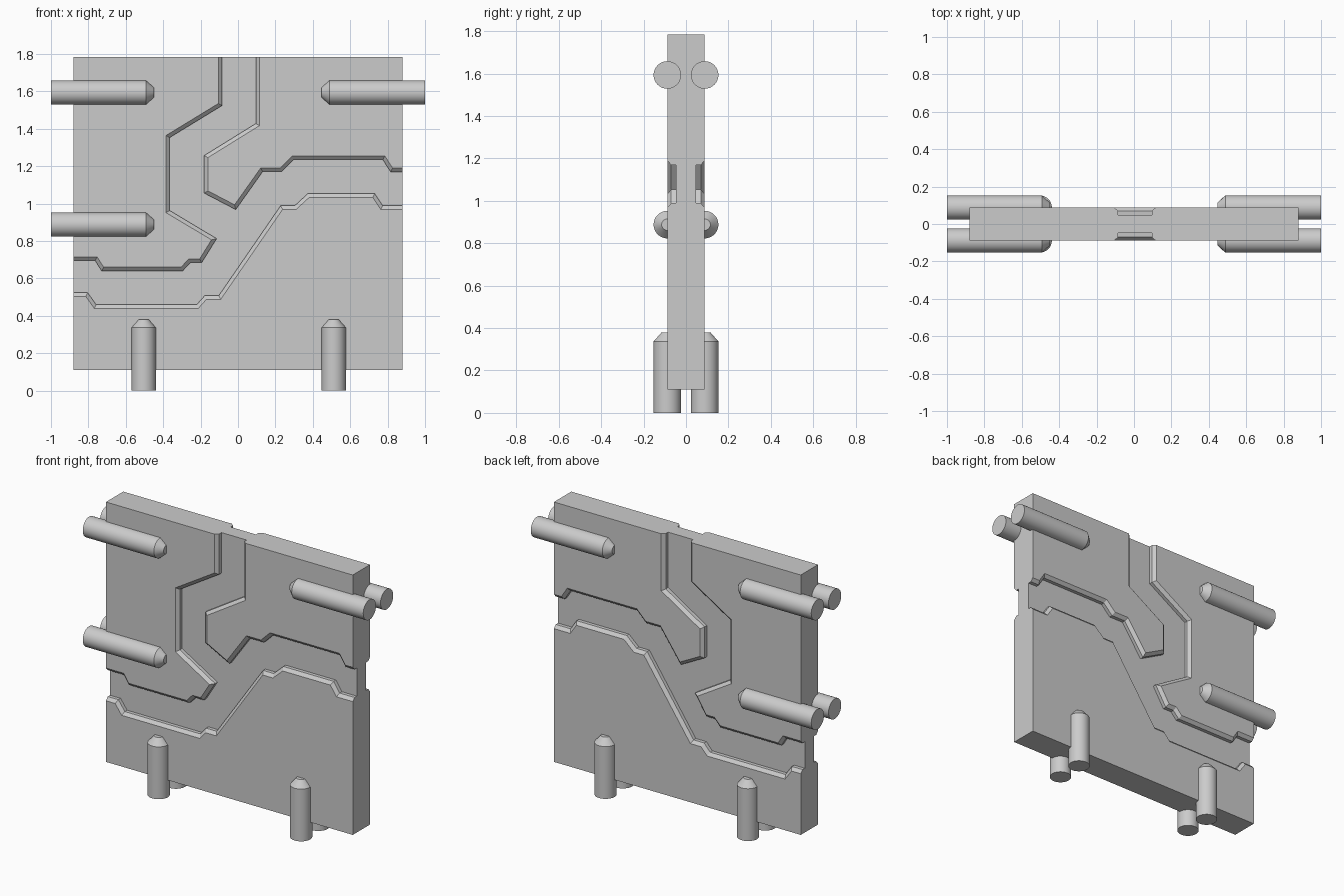
import bpy, bmesh
from mathutils import Vector

if "Cube" in bpy.data.objects:
    bpy.data.objects.remove(bpy.data.objects["Cube"])

W, Z0, Z1 = 0.88, 0.11, 1.785      # plate half width, bottom, top
FLOOR, STEP, FACE = 0.047, 0.07, 0.088  # depths of channel floor, bevel start, plate face
BEVEL = 0.02

grey = bpy.data.materials.new("light_grey")
grey.diffuse_color = (0.6, 0.6, 0.6, 1)
grey.use_nodes = True
grey.node_tree.nodes["Principled BSDF"].inputs["Base Color"].default_value = grey.diffuse_color


def make_object(name, bm):
    bmesh.ops.recalc_face_normals(bm, faces=bm.faces[:])
    mesh = bpy.data.meshes.new(name)
    bm.to_mesh(mesh)
    bm.free()
    obj = bpy.data.objects.new(name, mesh)
    bpy.context.collection.objects.link(obj)
    mesh.materials.append(grey)
    return obj


def mirror_y(obj):
    mod = obj.modifiers.new("both_faces", 'MIRROR')
    mod.use_axis = (False, True, False)


def skin(bm, loops):
    """Join equal-length loops of points into a closed solid."""
    rings = [[bm.verts.new(p) for p in loop] for loop in loops]
    for a, b in zip(rings, rings[1:]):
        for i in range(len(a)):
            j = (i + 1) % len(a)
            bm.faces.new((a[i], a[j], b[j], b[i]))
    bm.faces.new(rings[0])
    bm.faces.new(rings[-1])


def offset(path, d):
    """Shift an open path sideways (positive = left) with mitred corners."""
    pts = [Vector(p) for p in path]
    dirs = [(b - a).normalized() for a, b in zip(pts, pts[1:])]
    normals = [Vector((-t.y, t.x)) for t in dirs]
    result = []
    for i, p in enumerate(pts):
        n0 = normals[max(i - 1, 0)]
        n1 = normals[min(i, len(normals) - 1)]
        result.append(p + (n0 + n1) * (d / (1 + n0.dot(n1))))
    return [tuple(p) for p in result]


def raised_panel(name, edge, corners, side):
    """Panel with a bevelled edge along the channel, on both plate faces."""
    outer = edge + corners
    inner = offset(edge, side * BEVEL) + corners
    bm = bmesh.new()
    skin(bm, [[(x, -y, z) for x, z in loop]
              for loop, y in ((outer, FLOOR), (outer, STEP), (inner, FACE))])
    mirror_y(make_object(name, bm))


# Core plate, whose faces are the channel floors
bm = bmesh.new()
bmesh.ops.create_cube(bm, size=1)
for v in bm.verts:
    v.co = (v.co.x * 2 * W, v.co.y * 2 * FLOOR, (Z0 + Z1) / 2 + v.co.z * (Z1 - Z0))
make_object("core_plate", bm)

# Raised panels around the forked channel
raised_panel("upper_left_panel", [
    (-0.085, Z1), (-0.085, 1.524), (-0.365, 1.353), (-0.365, 0.963),
    (-0.114, 0.813), (-0.194, 0.684), (-0.255, 0.684), (-0.296, 0.64),
    (-0.729, 0.64), (-0.764, 0.695), (-W, 0.695)], [(-W, Z1)], -1)
raised_panel("upper_right_panel", [
    (0.095, Z1), (0.095, 1.428), (-0.181, 1.257), (-0.181, 1.056),
    (-0.012, 0.968), (0.132, 1.171), (0.234, 1.171), (0.298, 1.235),
    (0.774, 1.235), (0.816, 1.17), (W, 1.17)], [(W, Z1)], 1)
raised_panel("lower_panel", [
    (-W, 0.524), (-0.804, 0.524), (-0.758, 0.46), (-0.221, 0.46),
    (-0.178, 0.508), (-0.103, 0.508), (0.228, 0.989), (0.303, 0.989),
    (0.373, 1.053), (0.731, 1.053), (0.774, 0.989), (W, 0.989)],
    [(W, Z0), (-W, Z0)], -1)


# Round pins with tapered tips, half sunk into both faces
def pin(name, base, direction, length):
    d = Vector(direction)
    rot = Vector((0, 0, 1)).rotation_difference(d).to_matrix()
    bm = bmesh.new()
    loops = []
    for r, h in ((0.065, 0), (0.065, length - 0.043), (0.027, length)):
        ring = bmesh.new()
        circle = bmesh.ops.create_circle(ring, segments=32, radius=r)
        loops.append([Vector(base) + rot @ (v.co + Vector((0, 0, h)))
                      for v in circle["verts"]])
        ring.free()
    skin(bm, loops)
    obj = make_object(name, bm)
    mirror_y(obj)
    bpy.ops.object.select_all(action='DESELECT')
    obj.select_set(True)
    bpy.context.view_layer.objects.active = obj
    bpy.ops.object.shade_smooth_by_angle()


pin("upper_left_pin", (-1, -0.088, 1.594), (1, 0, 0), 0.55)
pin("middle_left_pin", (-1, -0.088, 0.888), (1, 0, 0), 0.55)
pin("upper_right_pin", (1, -0.088, 1.594), (-1, 0, 0), 0.553)
pin("bottom_left_pin", (-0.504, -0.088, 0), (0, 0, 1), 0.38)
pin("bottom_right_pin", (0.512, -0.088, 0), (0, 0, 1), 0.38)
